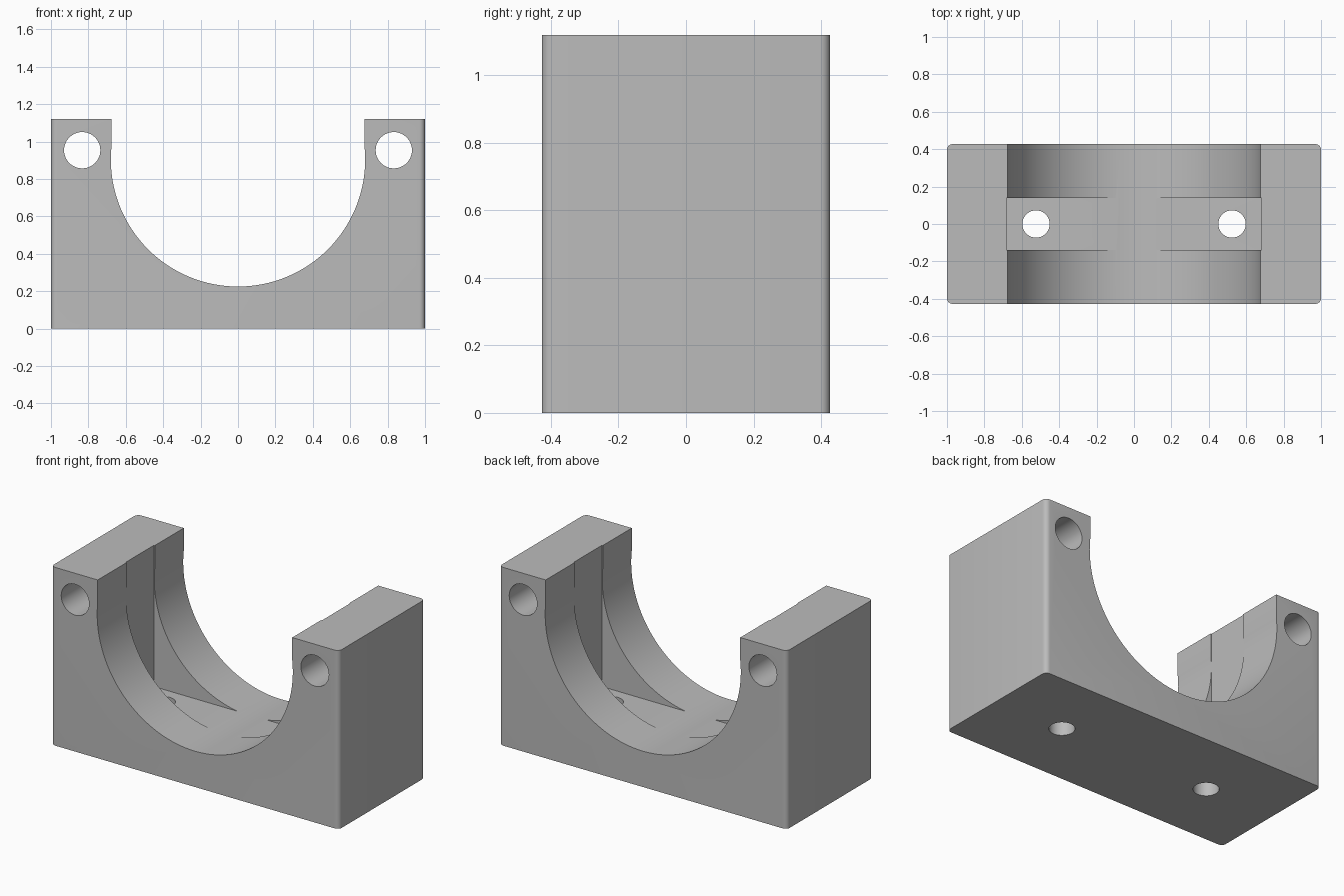
import bpy, bmesh
from math import radians
from mathutils import Matrix

cube = bpy.data.objects.get("Cube")
if cube:
    bpy.data.objects.remove(cube, do_unlink=True)

WIDTH, DEPTH, HEIGHT = 2.0, 0.854, 1.12

grey = bpy.data.materials.new("plain grey")
grey.use_nodes = True
colour = (0.5, 0.5, 0.5, 1)
grey.diffuse_color = colour
grey.node_tree.nodes["Principled BSDF"].inputs["Base Color"].default_value = colour


def finish(bm, name):
    mesh = bpy.data.meshes.new(name)
    bm.to_mesh(mesh)
    bm.free()
    mesh.materials.append(grey)
    ob = bpy.data.objects.new(name, mesh)
    bpy.context.collection.objects.link(ob)
    return ob


def box(name, half_x, half_y, low, high, corner=0):
    bm = bmesh.new()
    size = Matrix.Diagonal((2 * half_x, 2 * half_y, high - low, 1))
    bmesh.ops.create_cube(bm, size=1, matrix=Matrix.Translation((0, 0, (low + high) / 2)) @ size)
    if corner:
        upright = [e for e in bm.edges
                   if abs(e.verts[0].co.z - e.verts[1].co.z) > 0.1]
        bmesh.ops.bevel(bm, geom=upright, offset=corner, segments=6,
                        profile=0.5, affect='EDGES')
    return finish(bm, name)


def rod(name, radius, length, location, along_y, segments=48):
    bm = bmesh.new()
    turn = Matrix.Rotation(radians(90 if along_y else 0), 4, 'X')
    bmesh.ops.create_cone(bm, cap_ends=True, segments=segments, radius1=radius,
                          radius2=radius, depth=length,
                          matrix=Matrix.Translation(location) @ turn)
    return finish(bm, name)


# Block with rounded upright corners
block = box("saddle_block", WIDTH / 2, DEPTH / 2, 0, HEIGHT, corner=0.03)

# Saddle bore, its straight mouth and the central flat-bottomed slot
cutters = [
    rod("bore_cutter", 0.68, 2, (0, 0, 0.905), True, 128),
    box("mouth_cutter", 0.676, 1, 0.93, 1.5),
    box("slot_cutter", 0.682, 0.14, 0.232, 1.6),
]

# Clamp holes through the arms and mounting holes through the base
for side, sign in (("right", -1), ("left", 1)):
    cutters.append(rod(side + "_clamp_hole_cutter", 0.097, 2, (sign * 0.833, 0, 0.954), True))
    cutters.append(rod(side + "_base_hole_cutter", 0.073, 1, (sign * 0.524, 0, 0.2), False))

bpy.ops.object.select_all(action='DESELECT')
block.select_set(True)
bpy.context.view_layer.objects.active = block
for cutter in cutters:
    cutter.hide_render = True
    mod = block.modifiers.new(cutter.name, 'BOOLEAN')
    mod.operation = 'DIFFERENCE'
    mod.solver = 'EXACT'
    mod.object = cutter
    bpy.ops.object.modifier_apply(modifier=mod.name)
for cutter in cutters:
    bpy.data.objects.remove(cutter, do_unlink=True)

bpy.ops.object.shade_smooth_by_angle(angle=radians(30))
